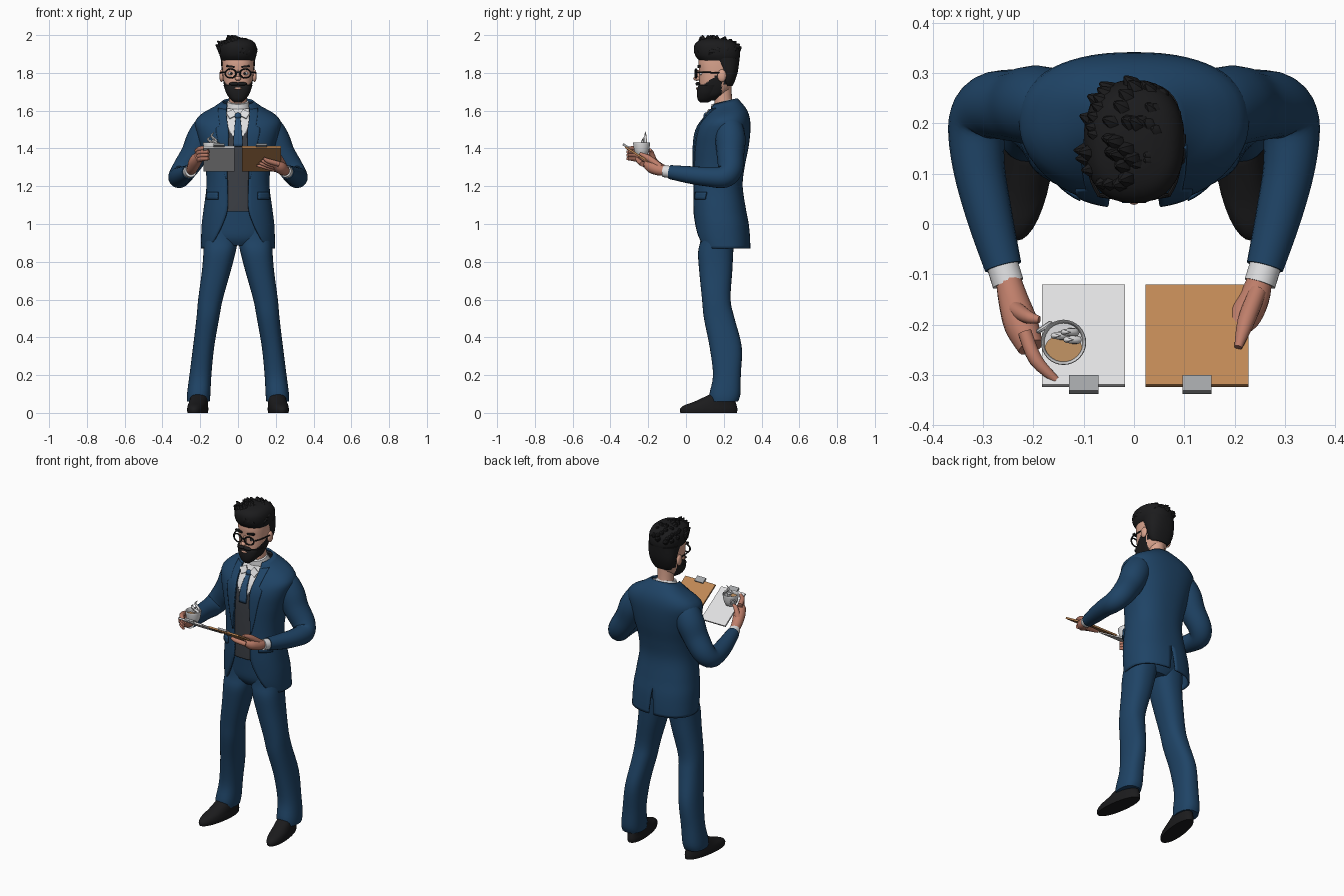
import bpy, bmesh, math, random
from math import sin, cos, pi
from mathutils import Vector, Matrix

if "Cube" in bpy.data.objects:
    bpy.data.objects.remove(bpy.data.objects["Cube"])

random.seed(4)
P = 0.85  # squareness of body sections


def material(name, r, g, b):
    m = bpy.data.materials.new(name)
    m.diffuse_color = (r, g, b, 1)
    m.use_nodes = True
    m.node_tree.nodes["Principled BSDF"].inputs["Base Color"].default_value = m.diffuse_color
    return m


SUIT = material("suit_blue", .0135, .057, .132)
TIE = material("tie_blue", .022, .078, .175)
BLACK = material("black", .011, .011, .012)
FACE = material("face_skin", .70, .37, .27)
SKIN = material("hand_skin", .52, .21, .145)
WHITE = material("white", .74, .74, .75)
VEST = material("vest_grey", .045, .05, .06)
BROWN = material("board_brown", .52, .245, .09)
STEEL = material("steel_grey", .36, .37, .38)
COFFEE = material("coffee", .55, .30, .13)


def finish(name, bm, mats, rule=None, mirror=False, thick=0):
    bmesh.ops.recalc_face_normals(bm, faces=bm.faces[:])
    me = bpy.data.meshes.new(name)
    bm.to_mesh(me)
    bm.free()
    for m in mats if isinstance(mats, list) else [mats]:
        me.materials.append(m)
    for f in me.polygons:
        f.use_smooth = True
        if rule:
            f.material_index = rule(f.center)
    me.set_sharp_from_angle(angle=math.radians(45))
    ob = bpy.data.objects.new(name, me)
    bpy.context.collection.objects.link(ob)
    if mirror:
        ob.modifiers.new("mirror", 'MIRROR')
    if thick:
        s = ob.modifiers.new("thickness", 'SOLIDIFY')
        s.thickness, s.offset = thick, 0
    return ob


def grid(name, rings, mats, closed=True, **kw):
    bm = bmesh.new()
    vs = [[bm.verts.new(p) for p in r] for r in rings]
    n = len(rings[0])
    for a, b in zip(vs, vs[1:]):
        for j in range(n if closed else n - 1):
            k = (j + 1) % n
            bm.faces.new((a[j], a[k], b[k], b[j]))
    if closed:
        bm.faces.new(vs[0])
        bm.faces.new(vs[-1])
    return finish(name, bm, mats, **kw)


def curve(rows, n):
    """Smoothly interpolate a list of equal-length tuples."""
    q, out = [rows[0]] + list(rows) + [rows[-1]], []
    for i in range(len(rows) - 1):
        for k in range(n):
            t = k / n
            out.append(tuple(
                .5 * (2 * b + (c - a) * t + (2 * a - 5 * b + 4 * c - d) * t * t
                      + (3 * b - a - 3 * c + d) * t ** 3)
                for a, b, c, d in zip(*q[i:i + 4])))
    return out + [tuple(rows[-1])]


def power(v, p):
    return math.copysign(abs(v) ** p, v)


def loft(name, rows, mats, n=4, seg=32, p=P, shear=0, **kw):
    """Rows of (z, centre x, half width, front y, back y)."""
    rings = []
    for z, cx, rx, yf, yb in curve(rows, n):
        ring = []
        for j in range(seg):
            a = 2 * pi * j / seg
            y = (yf + yb) / 2 - (yb - yf) / 2 * power(cos(a), p)
            ring.append((cx + rx * power(sin(a), p) + shear * (.13 - y), y, z))
        rings.append(ring)
    return grid(name, rings, mats, **kw)


def limb(name, pts, mat, n=4, seg=14, **kw):
    """Tube through rows of (x, y, z, radius)."""
    c = curve(pts, n)
    rings = []
    for i, q in enumerate(c):
        t = (Vector(c[min(i + 1, len(c) - 1)][:3]) - Vector(c[max(i - 1, 0)][:3])).normalized()
        u = t.cross(Vector((1, 0, 0))).normalized()
        v = t.cross(u)
        rings.append([Vector(q[:3]) + q[3] * (u * cos(2 * pi * j / seg) + v * sin(2 * pi * j / seg))
                      for j in range(seg)])
    return grid(name, rings, mat, **kw)


def ball(name, loc, size, mat, mirror=False):
    bm = bmesh.new()
    bmesh.ops.create_uvsphere(bm, u_segments=16, v_segments=10, radius=1,
                              matrix=Matrix.Translation(loc) @ Matrix.Diagonal((*size, 1)))
    return finish(name, bm, mat, mirror=mirror)


def box(name, loc, size, mat, rx=0, ry=0, mirror=False):
    bm = bmesh.new()
    m = Matrix.Translation(loc) @ Matrix.Rotation(rx, 4, 'X') @ Matrix.Rotation(ry, 4, 'Y')
    bmesh.ops.create_cube(bm, size=1, matrix=m @ Matrix.Diagonal((*size, 1)))
    return finish(name, bm, mat, mirror=mirror)


def torus(name, loc, rot, major, minor, scale, mat):
    bpy.ops.mesh.primitive_torus_add(location=loc, rotation=rot, major_radius=major, minor_radius=minor,
                                     major_segments=24, minor_segments=8)
    ob = bpy.context.object
    ob.name, ob.scale = name, scale
    ob.data.materials.append(mat)
    bpy.ops.object.shade_smooth_by_angle()


# torso sections: z, half width, front y, back y, half width of front opening
TORSO = curve([(.87, .19, .068, .336, .15), (.93, .19, .052, .334, .115), (1.0, .187, .045, .327, .08),
               (1.08, .177, .04, .312, .055), (1.2, .162, .04, .295, .055), (1.3, .168, .04, .305, .056),
               (1.4, .19, .042, .325, .052), (1.48, .212, .052, .335, .05), (1.54, .222, .078, .335, .056),
               (1.58, .185, .103, .322, .06), (1.61, .127, .122, .30, .06), (1.645, .078, .135, .268, .058)], 6)


def at(z):
    for a, b in zip(TORSO, TORSO[1:]):
        if a[0] <= z <= b[0]:
            t = (z - a[0]) / (b[0] - a[0])
            return tuple(u + (v - u) * t for u, v in zip(a, b))
    return TORSO[-1]


def angle(row, x):
    return math.asin(min(1, (max(x, 0) / row[1]) ** (1 / P)))


def panel(name, z0, z1, start, end, off, mats, rows=16, cols=10, thick=.008, rule=None):
    """Mirrored sheet that follows the torso between two angle functions."""
    rings = []
    for i in range(rows + 1):
        r = at(z0 + (z1 - z0) * i / rows)
        ring = []
        for j in range(cols + 1):
            a = start(r) + (end(r) - start(r)) * j / cols
            y = (r[2] + r[3]) / 2 - ((r[3] - r[2]) / 2 + off) * power(cos(a), P)
            rise = max(0, r[0] - 1.52) * 2 * (y - .2)  # neckline climbs towards the back
            ring.append(((r[1] + off) * max(0, sin(a)) ** P, y, r[0] + rise))
        rings.append(ring)
    return grid(name, rings, mats, closed=False, mirror=True, thick=thick, rule=rule)


# jacket with cutaway front and back vent, lapels, pocket flaps
panel("jacket", .87, 1.645, lambda r: angle(r, r[4]), lambda r: pi - max(0, 1.03 - r[0]) * .4,
      0, SUIT, rows=48, cols=28, thick=.01)
panel("lapels", 1.24, 1.62, lambda r: angle(r, r[4] - .002),
      lambda r: angle(r, r[4] + .006 + .055 * min(1, max(0, (r[0] - 1.24) / .24)) * (1 if r[0] < 1.51 else .6)),
      .006, SUIT, rows=30, cols=6)
panel("pocket_flaps", 1.13, 1.17, lambda r: angle(r, .10), lambda r: angle(r, .155), .009, SUIT, 3, 6, .01)
# waistcoat with white shirt V, tie
panel("waistcoat_and_shirt", 1.065, 1.62, lambda r: 0, lambda r: pi, -.012, [VEST, WHITE], rows=110, cols=110,
      rule=lambda c: int(c.y < .2 and abs(c.x) < (c.z - 1.43) * .7))
panel("tie", 1.41, 1.575, lambda r: 0, lambda r: angle(r, .024 - max(0, r[0] - 1.45) * .09), -.003, TIE, 10, 4)
ball("tie_knot", (0, .106, 1.572), (.018, .014, .018), TIE)
limb("shirt_collar", [(0, .208, 1.58, .077), (0, .197, 1.615, .066), (0, .188, 1.648, .056)], WHITE, seg=28)
for s in (-1, 1):
    box("collar_tip", (s * .035, .108, 1.582), (.042, .008, .04), WHITE, rx=-.5, ry=s * .5)

# trousers and shoes
loft("trouser_hips", [(.885, 0, .10, .10, .24), (.93, 0, .155, .075, .26), (1.02, 0, .165, .068, .27),
                      (1.13, 0, .15, .062, .27)], SUIT)
loft("trouser_legs", [(1.02, .085, .09, .085, .25), (.92, .091, .09, .078, .255), (.85, .098, .085, .064, .25),
                      (.75, .115, .076, .07, .245), (.6, .146, .065, .085, .236), (.5, .160, .06, .095, .257),
                      (.35, .182, .056, .125, .295), (.2, .199, .058, .143, .29), (.1, .208, .062, .124, .288),
                      (.06, .21, .06, .128, .275)], SUIT, mirror=True)
loft("shoes", [(0, .212, .05, -.03, .27), (.02, .212, .052, -.032, .272), (.04, .212, .05, -.01, .268),
               (.06, .211, .048, .045, .262), (.1, .21, .044, .13, .255)], BLACK, p=.95, shear=.13, mirror=True)

# sleeves and cuffs
limb("sleeves", [(.12, .222, 1.545, .05), (.155, .228, 1.515, .072), (.192, .235, 1.45, .08), (.23, .235, 1.37, .073),
                 (.283, .234, 1.29, .066), (.31, .2, 1.25, .059), (.309, .12, 1.25, .052),
                 (.288, .02, 1.26, .046), (.26, -.085, 1.275, .037)], SUIT, n=5, seg=20, mirror=True)
limb("shirt_cuffs", [(.265, -.07, 1.273, .032), (.25, -.118, 1.28, .032)], WHITE, mirror=True)

# hand under the brown board
limb("left_palm", [(.252, -.1, 1.28, .024), (.24, -.145, 1.287, .03), (.218, -.185, 1.303, .032),
                   (.195, -.215, 1.318, .018)], SKIN)
limb("left_thumb", [(.245, -.135, 1.3, .018), (.222, -.195, 1.346, .017), (.207, -.245, 1.373, .008)], SKIN)
# hand around the cup
limb("right_palm", [(-.252, -.1, 1.28, .024), (-.24, -.15, 1.3, .03), (-.224, -.2, 1.335, .034),
                    (-.205, -.245, 1.36, .026)], SKIN)
limb("right_thumb", [(-.235, -.17, 1.335, .017), (-.21, -.185, 1.38, .013), (-.188, -.19, 1.393, .007)], SKIN)
for i in range(4):
    y = -.165 - .022 * i
    limb("left_finger", [(.215, y, 1.285 + .011 * i, .014), (.16, y - .02, 1.298 + .012 * i, .013),
                         (.10 + .012 * i, y - .03, 1.31 + .013 * i, .007)], SKIN, seg=10)
    z = 1.333 + .018 * i
    limb("right_finger", [(-.217, -.215, z, .014), (-.195, -.27, z + .012, .014),
                          (-.155, -.31, z + .013, .008)], SKIN, seg=10)

# tilted boards, paper, clips
TILT = -.56
UP, ALONG = Vector((0, sin(.56), cos(.56))), Vector((0, -cos(.56), sin(.56)))
for name, x, w, mat in (("brown_board", .125, .205, BROWN), ("paper_board", -.1, .165, WHITE)):
    c = Vector((x, -.222, 1.345))
    box(name, c, (w, .235, .01), mat, rx=TILT)
    box("board_clip", c + ALONG * .118 + UP * .006, (.058, .036, .012), STEEL, rx=TILT)

# coffee cup with steam
loft("cup", [(1.365, -.14, .028, -.263, -.207), (1.39, -.14, .039, -.274, -.196), (1.428, -.14, .045, -.28, -.19),
             (1.43, -.14, .041, -.276, -.194), (1.41, -.14, .038, -.273, -.197)], WHITE, p=1)
loft("coffee", [(1.409, -.14, .037, -.274, -.22), (1.414, -.14, .037, -.274, -.22)], COFFEE, n=1, p=1)
torus("cup_handle", (-.178, -.205, 1.398), (pi / 2, 0, .6), .014, .005, (1, 1, 1), WHITE)
for x, y, h in ((-.15, -.222, .05), (-.13, -.215, .076), (-.125, -.23, .04)):
    limb("steam", [(x, y, 1.412, .008), (x + .014, y, 1.412 + h * .35, .008), (x - .01, y, 1.412 + h * .7, .006),
                   (x + .004, y, 1.412 + h, .001)], WHITE, seg=8)

# head, painted beard and hairline, neck, ears, nose
limb("neck", [(0, .205, 1.57, .052), (0, .197, 1.66, .047), (0, .19, 1.75, .05)], FACE, seg=20)
loft("head", [(1.655, 0, .03, .09, .16), (1.68, 0, .055, .075, .2), (1.71, 0, .067, .072, .23),
              (1.75, 0, .077, .07, .25), (1.8, 0, .082, .07, .262), (1.86, 0, .084, .066, .27),
              (1.92, 0, .08, .08, .268), (1.96, 0, .05, .12, .23)], [FACE, BLACK], n=8, seg=64,
     rule=lambda c: int(c.z > 1.885 or (c.y > .2 and c.z > 1.74) or
                        (c.y < .19 and c.z < 1.738 + .75 * max(0, c.y - .095))))
loft("beard", [(1.643, 0, .018, .075, .115), (1.66, 0, .04, .062, .145), (1.69, 0, .061, .058, .17),
               (1.72, 0, .072, .061, .185), (1.735, 0, .077, .067, .19)], BLACK)
for s in (-1, 1):
    ball("moustache", (s * .02, .062, 1.742), (.028, .012, .01), BLACK)
    torus("glasses_rim", (s * .039, .053, 1.797), (pi / 2, 0, s * .15), .029, .0045, (1, .82, 1), BLACK)
ball("lip", (0, .058, 1.718), (.02, .006, .006), FACE)
ball("nose_tip", (0, .058, 1.77), (.016, .02, .012), FACE)
ball("nose_bridge", (0, .068, 1.79), (.01, .016, .026), FACE)
ball("ears", (.087, .19, 1.785), (.012, .024, .033), FACE, True)
ball("eyes", (.037, .08, 1.797), (.015, .008, .009), WHITE, True)
ball("pupils", (.036, .0735, 1.797), (.006, .004, .007), BLACK, True)
box("eyebrows", (.04, .068, 1.834), (.045, .016, .01), BLACK, ry=-.12, mirror=True)
box("glasses_bridge", (0, .048, 1.803), (.022, .007, .007), BLACK)
limb("glasses_temples", [(.068, .055, 1.803, .004), (.087, .1, 1.803, .004), (.092, .19, 1.8, .004)],
     BLACK, seg=8, mirror=True)

# hair mass, back of hair, tufts
loft("hair_top", [(1.865, 0, .086, .07, .28), (1.89, 0, .097, .05, .286), (1.92, 0, .1, .042, .284),
                  (1.95, 0, .094, .046, .27), (1.972, 0, .074, .07, .238), (1.983, 0, .035, .11, .19)], BLACK)
loft("hair_back", [(1.73, 0, .055, .19, .246), (1.76, 0, .074, .185, .26), (1.81, 0, .086, .175, .275),
                   (1.88, 0, .092, .13, .284)], BLACK)
for i in range(60):
    a, e = i * 2.4, .05 + 1.3 * random.random()
    d = Vector((cos(a) * cos(e), sin(a) * cos(e), sin(e)))
    b = Vector((0, .163, 1.905)) + Vector((d.x * .085, d.y * .108, d.z * .06))
    tip = b + d * .022 + Vector((-.014, .006, .008 + (.024 if d.y < 0 and d.x < 0 else 0)))
    tip.z = min(tip.z, 1.999 if d.x < .1 else 1.985)
    limb("hair_tuft", [(*b, .026), (*(b.lerp(tip, .5) + Vector((.004, 0, 0))), .018), (*tip, .003)],
         BLACK, n=2, seg=6)
